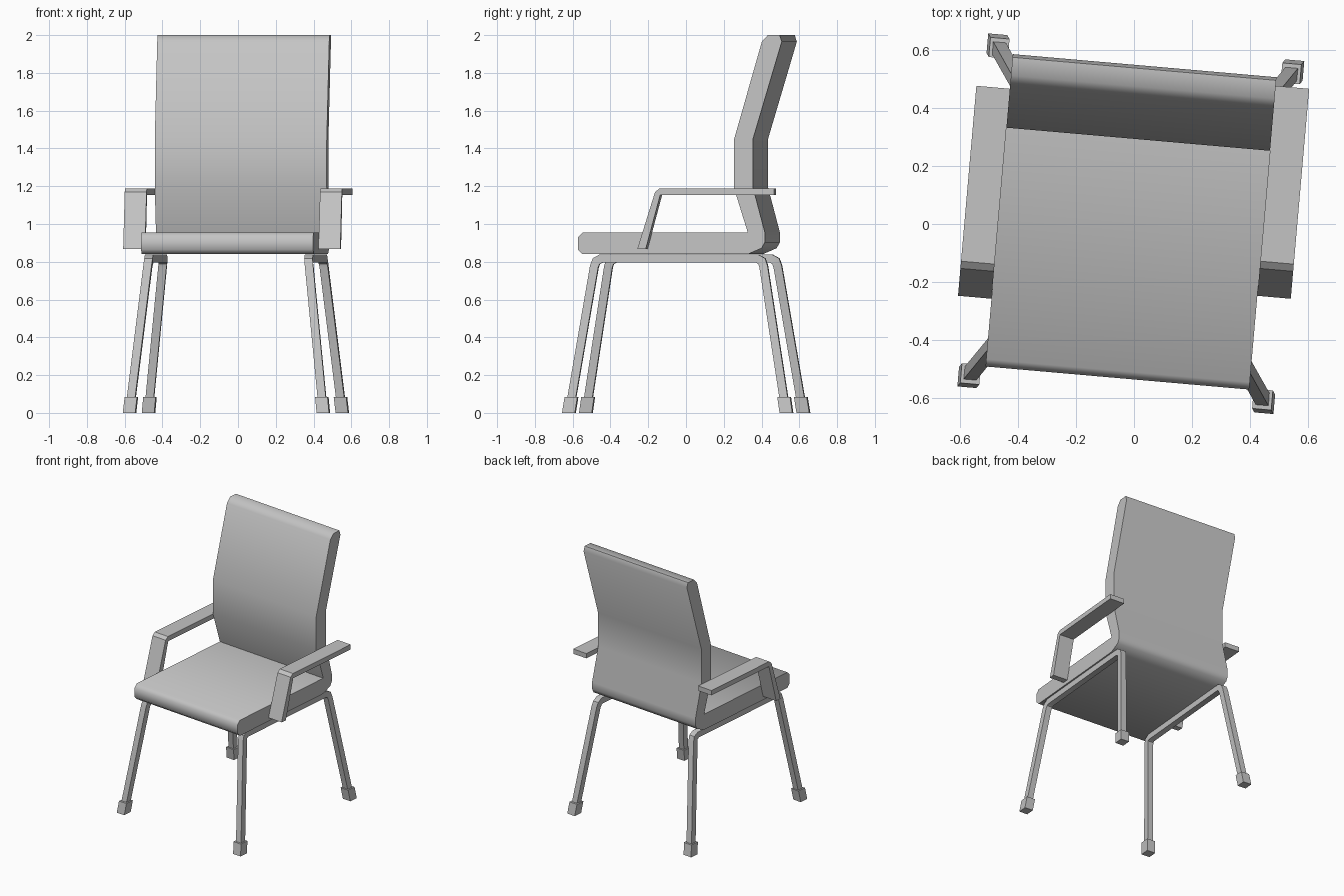
import bpy, bmesh, math
from mathutils import Vector, Matrix

cube = bpy.data.objects.get("Cube")
if cube:
    bpy.data.objects.remove(cube)

TURN = Matrix.Rotation(math.radians(-5), 4, 'Z')   # whole chair is turned slightly
MID = -0.011                                       # centre line of the chair

grey = bpy.data.materials.new("plain grey")
grey.use_nodes = True
grey.diffuse_color = (0.55, 0.55, 0.55, 1)
grey.node_tree.nodes["Principled BSDF"].inputs["Base Color"].default_value = grey.diffuse_color


def finish(name, bm, angle):
    bmesh.ops.recalc_face_normals(bm, faces=bm.faces)
    bm.transform(TURN)
    mesh = bpy.data.meshes.new(name)
    bm.to_mesh(mesh)
    bm.free()
    mesh.materials.append(grey)
    obj = bpy.data.objects.new(name, mesh)
    bpy.context.collection.objects.link(obj)
    bpy.ops.object.select_all(action='DESELECT')
    obj.select_set(True)
    bpy.context.view_layer.objects.active = obj
    bpy.ops.object.shade_smooth_by_angle(angle=math.radians(angle))
    return obj


def loft(name, rings, angle):
    """Join rings of points in order and close both ends."""
    bm = bmesh.new()
    rows = [[bm.verts.new(p) for p in ring] for ring in rings]
    n = len(rows[0])
    for a, b in zip(rows, rows[1:]):
        for i in range(n):
            j = (i + 1) % n
            bm.faces.new((a[i], a[j], b[j], b[i]))
    bm.faces.new(rows[0])
    bm.faces.new(rows[-1])
    return finish(name, bm, angle)


def extrude(name, profile, x0, x1, dy=0, angle=60):
    """Extrude a (y, z) profile across x."""
    return loft(name, [[(x, y + dy, z) for y, z in profile] for x in (x0, x1)], angle)


def tube(name, path, half):
    """Square tube along a path, mitred in the side plane."""
    rings = []
    for i, p in enumerate(path):
        dirs = []
        for a, b in ((i - 1, i), (i, i + 1)):
            if a >= 0 and b < len(path):
                d = path[b] - path[a]
                dirs.append(Vector((0, d.y, d.z)).normalized())
        t = sum(dirs, Vector()).normalized()
        n = Vector((0, -t.z, t.y)) * half / max(t.dot(dirs[0]), 0.5)
        w = Vector((half, 0, 0))
        rings.append([p + w + n, p - w + n, p - w - n, p + w - n])
    return loft(name, rings, 30)


# Seat and backrest in one bent shell
shell = [(-0.535, 0.865), (-0.535, 0.93), (-0.51, 0.956), (0.367, 0.956),
         (0.293, 1.194), (0.293, 1.443), (0.442, 1.965), (0.474, 2.0),
         (0.537, 2.0), (0.548, 1.965), (0.395, 1.45), (0.395, 1.194),
         (0.458, 0.956), (0.458, 0.903), (0.441, 0.872), (0.367, 0.84),
         (-0.51, 0.84)]
extrude("seat_and_back", shell, MID - 0.457, MID + 0.457)

# Armrests: sloping post and flat rest
arm = [(-0.21, 0.867), (-0.115, 1.17), (-0.09, 1.189), (0.518, 1.189),
       (0.518, 1.153), (-0.088, 1.153), (-0.165, 0.867)]
extrude("left_armrest", arm, MID + 0.457, MID + 0.573, angle=30)
extrude("right_armrest", arm, MID - 0.573, MID - 0.457, dy=-0.09, angle=30)

# Leg frames: front leg, rail under the seat and back leg as one bent tube
for side, s in (("left", 1), ("right", -1)):
    half = [(0.511, 0.57, 0.04), (0.429, 0.45, 0.775), (0.425, 0.44, 0.803), (0.425, 0.415, 0.817)]
    front = [Vector((MID + s * x, -y, z)) for x, y, z in half]
    back = [Vector((MID + s * x, y, z)) for x, y, z in reversed(half)]
    tube(side + "_leg_frame", front + back, 0.022)

    # Foot caps lean with the legs
    for end, e in (("front", -1), ("back", 1)):
        rings = []
        for x, y, z in ((0.515, 0.578, 0), (0.506, 0.565, 0.085)):
            rings.append([(MID + s * x + a * 0.033, e * y + b * 0.034, z)
                          for a, b in ((-1, -1), (1, -1), (1, 1), (-1, 1))])
        loft(side + "_" + end + "_foot", rings, 30)
